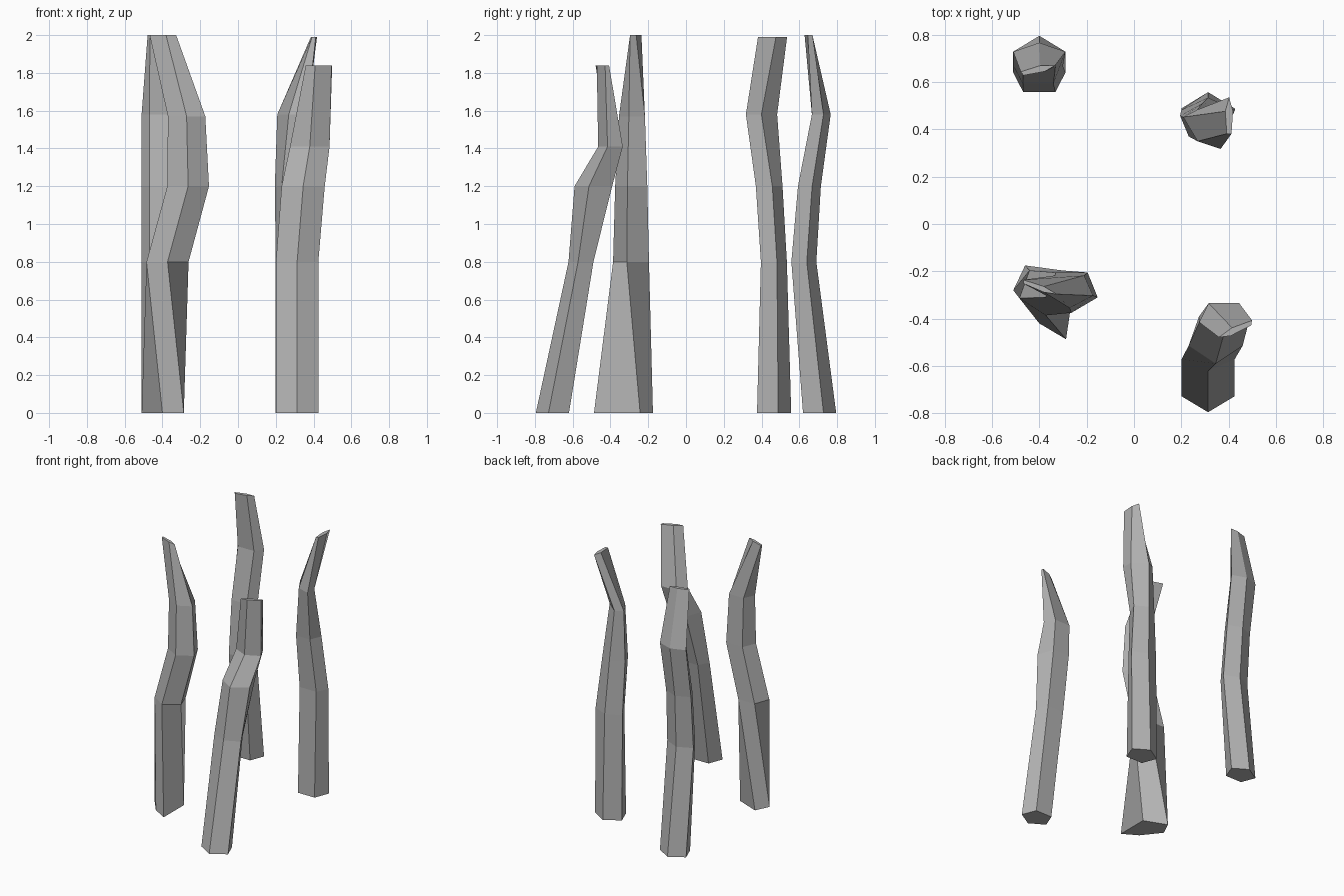
import bpy
import bmesh
from math import cos, sin, radians, tau

default_cube = bpy.data.objects.get("Cube")
if default_cube:
    bpy.data.objects.remove(default_cube, do_unlink=True)

stone = bpy.data.materials.new("grey stone")
stone.use_nodes = True
grey = (0.45, 0.45, 0.45, 1.0)
stone.diffuse_color = grey
stone.node_tree.nodes["Principled BSDF"].inputs["Base Color"].default_value = grey

SIDES = 5


def ring(z, x, y, width, depth, axis=0, phase=0):
    """Five corners of a pentagon stretched along a chosen axis."""
    turn = radians(axis)
    corners = []
    for i in range(SIDES):
        angle = radians(phase) + tau * i / SIDES - turn
        along, across = width * cos(angle), depth * sin(angle)
        corners.append((x + along * cos(turn) - across * sin(turn),
                        y + along * sin(turn) + across * cos(turn), z))
    return corners


def build_post(name, rings):
    """Loft the rings from base to tip and close both ends."""
    bm = bmesh.new()
    loops = [[bm.verts.new(corner) for corner in corners] for corners in rings]
    for low, high in zip(loops, loops[1:]):
        for i in range(SIDES):
            j = (i + 1) % SIDES
            bm.faces.new((low[i], low[j], high[j], high[i]))
    bm.faces.new(reversed(loops[0]))
    bm.faces.new(loops[-1])
    bmesh.ops.recalc_face_normals(bm, faces=bm.faces)
    mesh = bpy.data.meshes.new(name)
    bm.to_mesh(mesh)
    bm.free()
    mesh.materials.append(stone)
    post = bpy.data.objects.new(name, mesh)
    bpy.context.collection.objects.link(post)
    return post


FRONT, BACK = -90, 90

# Post with a foot dragged out to a sharp corner, bending sideways above
flared_foot = [(-.287, -.487, 0), (-.287, -.243, 0), (-.46, -.175, 0),
               (-.51, -.28, 0), (-.4, -.42, 0)]
build_post("front_right_post", [
    flared_foot,
    ring(z=.8, x=-.373, y=-.281, width=.117, depth=.105, phase=FRONT),
    ring(z=1.2, x=-.264, y=-.281, width=.116, depth=.094, phase=FRONT),
    ring(z=1.57, x=-.272, y=-.279, width=.104, depth=.076, phase=FRONT),
    ring(z=2, x=-.405, y=-.267, width=.083, depth=.012, axis=-21, phase=FRONT),
])

# Shorter post leaning backwards
build_post("front_left_post", [
    ring(z=0, x=.313, y=-.698, width=.118, depth=.097, phase=FRONT),
    ring(z=.8, x=.313, y=-.549, width=.118, depth=.073, phase=FRONT),
    ring(z=1.2, x=.345, y=-.48, width=.12, depth=.11, phase=FRONT),
    ring(z=1.41, x=.38, y=-.393, width=.11, depth=.072, phase=FRONT),
    ring(z=1.84, x=.435, y=-.445, width=.084, depth=.015, axis=25, phase=FRONT),
])

# Gently bowed post with a chisel tip
build_post("back_right_post", [
    ring(z=0, x=-.4, y=.698, width=.116, depth=.097, phase=BACK),
    ring(z=.8, x=-.4, y=.617, width=.116, depth=.073, phase=BACK),
    ring(z=1.2, x=-.405, y=.647, width=.11, depth=.067, phase=BACK),
    ring(z=1.58, x=-.4, y=.711, width=.116, depth=.055, phase=BACK),
    ring(z=2, x=-.41, y=.651, width=.08, depth=.015, axis=13, phase=BACK),
])

# Post with a hooked, blade-like tip
build_post("back_left_post", [
    ring(z=0, x=.313, y=.457, width=.119, depth=.1, phase=BACK),
    ring(z=.8, x=.313, y=.458, width=.119, depth=.076, phase=BACK),
    ring(z=1.2, x=.29, y=.433, width=.1, depth=.078, phase=BACK),
    ring(z=1.58, x=.295, y=.4, width=.11, depth=.055, axis=-45, phase=BACK),
    ring(z=1.99, x=.402, y=.45, width=.017, depth=.085, phase=BACK),
])
